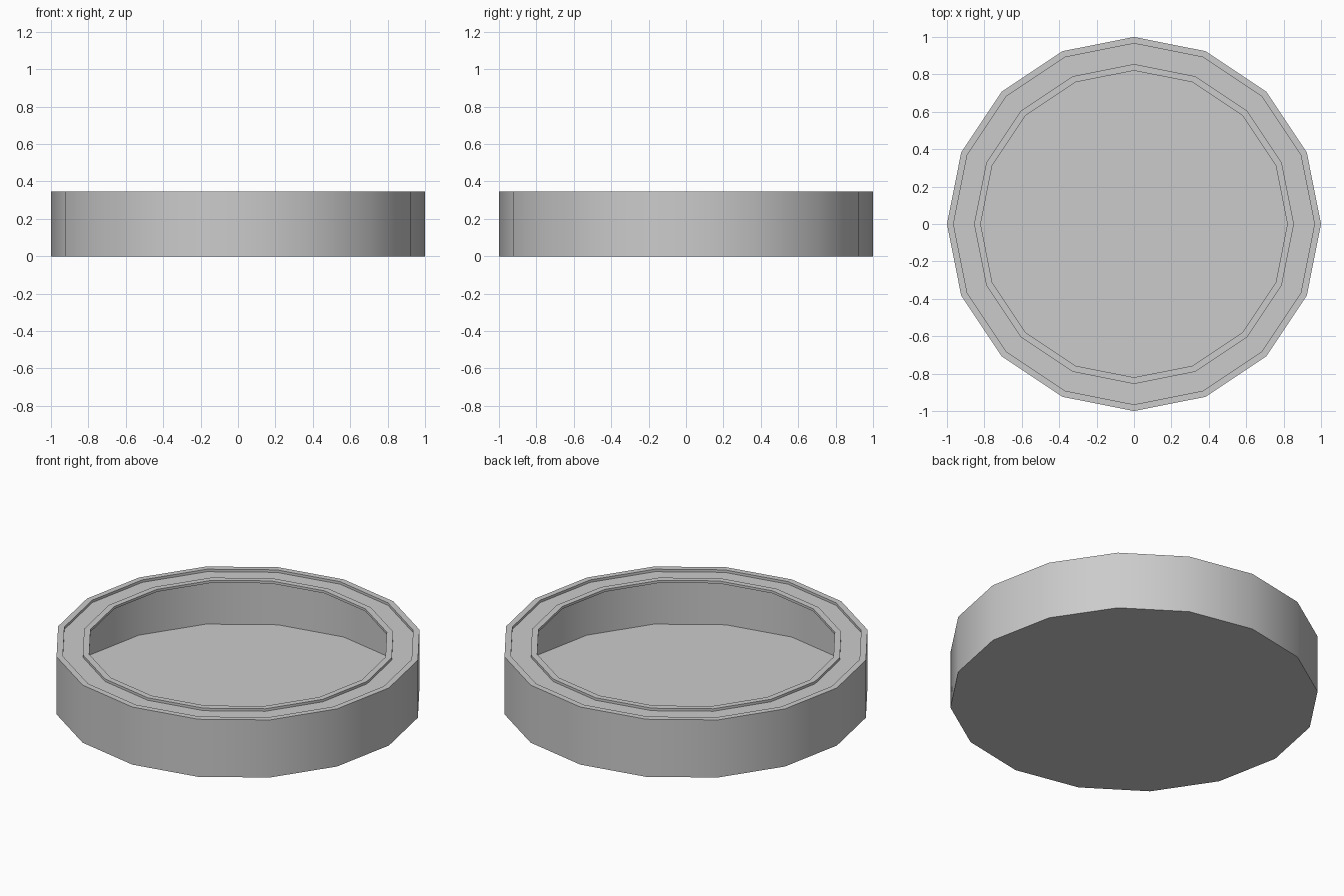
import bpy, bmesh
from math import cos, sin, tau

cube = bpy.data.objects.get("Cube")
if cube:
    bpy.data.objects.remove(cube, do_unlink=True)

SIDES = 16
HEIGHT = 0.345
GROOVE = HEIGHT - 0.015

grey = bpy.data.materials.new("light_grey")
grey.use_nodes = True
colour = (0.6, 0.6, 0.6, 1)
grey.diffuse_color = colour
grey.node_tree.nodes["Principled BSDF"].inputs["Base Color"].default_value = colour

# Thin shell profile (radius, height): wall, outer rim, groove, inner lip
profile = [(1, 0), (1, HEIGHT), (0.965, HEIGHT), (0.965, GROOVE),
           (0.855, GROOVE), (0.855, HEIGHT), (0.82, HEIGHT), (0.82, GROOVE)]

bm = bmesh.new()
rings = [[bm.verts.new((r * cos(tau * i / SIDES), r * sin(tau * i / SIDES), z))
          for i in range(SIDES)] for r, z in profile]

# Flat base
bm.faces.new(rings[0][::-1])

# Skin between neighbouring rings
for low, high in zip(rings, rings[1:]):
    for i in range(SIDES):
        j = (i + 1) % SIDES
        bm.faces.new((low[i], low[j], high[j], high[i]))

mesh = bpy.data.meshes.new("round_tray")
bm.to_mesh(mesh)
bm.free()
mesh.materials.append(grey)
tray = bpy.data.objects.new("round_tray", mesh)
bpy.context.collection.objects.link(tray)

# Smooth walls, crisp rims
bpy.ops.object.select_all(action="DESELECT")
tray.select_set(True)
bpy.context.view_layer.objects.active = tray
bpy.ops.object.shade_smooth_by_angle(angle=0.6)
